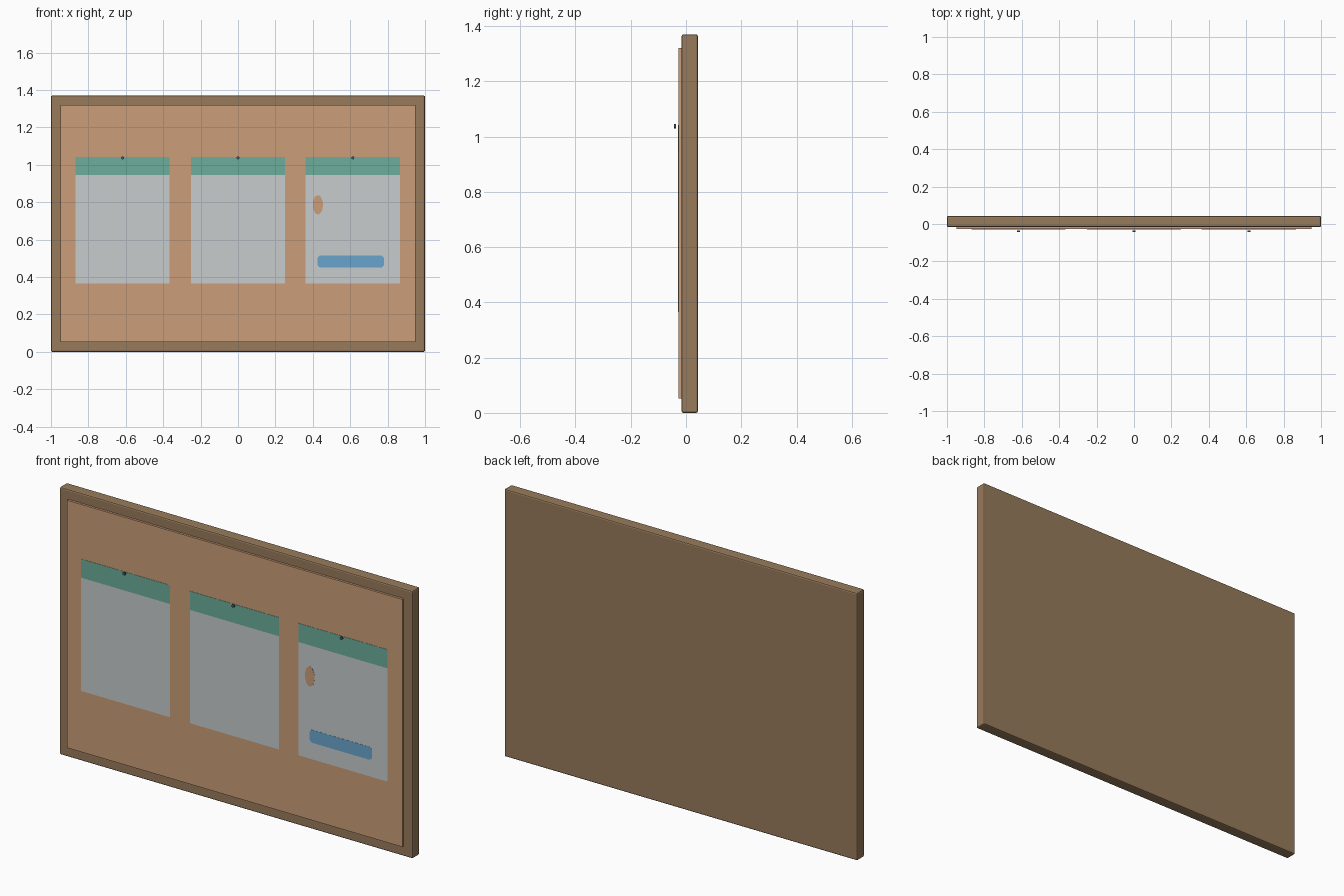
import bpy, bmesh, math
from mathutils import Matrix

if "Cube" in bpy.data.objects:
    bpy.data.objects.remove(bpy.data.objects["Cube"])


def material(name, rgb):
    m = bpy.data.materials.new(name)
    lin = [((c / 255 + 0.055) / 1.055) ** 2.4 for c in rgb]
    m.diffuse_color = (*lin, 1)
    m.use_nodes = True
    m.node_tree.nodes["Principled BSDF"].inputs["Base Color"].default_value = m.diffuse_color
    return m


WOOD = material("frame brown", (152, 123, 91))
CORK = material("cork tan", (203, 157, 120))
PAPER = material("paper grey", (199, 204, 204))
TEAL = material("header teal", (109, 174, 156))
BLUE = material("bar blue", (106, 165, 206))
PIN = material("pin slate", (72, 88, 112))


def finish(name, bm, mat):
    me = bpy.data.meshes.new(name)
    bmesh.ops.recalc_face_normals(bm, faces=bm.faces)
    bm.to_mesh(me)
    bm.free()
    me.materials.append(mat)
    ob = bpy.data.objects.new(name, me)
    bpy.context.collection.objects.link(ob)
    return ob


def box(name, x, y, z, mat, bevel=0):
    """Box from (min, max) ranges, optionally chamfered."""
    bm = bmesh.new()
    bmesh.ops.create_cube(bm, size=1)
    for v in bm.verts:
        v.co = [(r[0] + r[1]) / 2 + c * (r[1] - r[0]) for r, c in zip((x, y, z), v.co)]
    if bevel:
        bmesh.ops.bevel(bm, geom=bm.edges[:], offset=bevel, segments=2,
                        profile=0.5, affect='EDGES')
    return finish(name, bm, mat)


def disc(name, x, z, rx, rz, y, mat, sides):
    """Elliptical disc facing the front."""
    bm = bmesh.new()
    bmesh.ops.create_cone(bm, cap_ends=True, segments=sides, radius1=1, radius2=1, depth=1)
    bm.transform(Matrix.Translation((x, (y[0] + y[1]) / 2, z))
                 @ Matrix.Diagonal((rx, y[1] - y[0], rz, 1))
                 @ Matrix.Rotation(math.pi / 2, 4, 'X'))
    return finish(name, bm, mat)


def plate(name, points, y, mat):
    """Thin plate extruded from an x-z outline."""
    bm = bmesh.new()
    f = bm.faces.new([bm.verts.new((px, y[0], pz)) for px, pz in points])
    ext = bmesh.ops.extrude_face_region(bm, geom=[f])
    for v in ext["geom"]:
        if isinstance(v, bmesh.types.BMVert):
            v.co.y = y[1]
    return finish(name, bm, mat)


# Board and raised cork panel
box("board_frame", (-1, 1), (-0.016, 0.043), (0, 1.37), WOOD, 0.007)
box("cork_panel", (-0.95, 0.95), (-0.0275, 0), (0.052, 1.32), CORK)

# Three pinned notices, each with a header strip and a pin
for i, cx in enumerate((-0.617, 0, 0.614)):
    side = ("left", "middle", "right")[i]
    x = (cx - 0.252, cx + 0.252)
    box(side + "_paper", x, (-0.0287, -0.0265), (0.365, 0.945), PAPER)
    box(side + "_header", x, (-0.0287, -0.0265), (0.945, 1.041), TEAL)
    disc(side + "_pin", cx, 1.037, 0.008, 0.008, (-0.043, -0.036), PIN, 12)

# Painted details on the right notice
disc("oval_mark", 0.427, 0.786, 0.027, 0.051, (-0.0295, -0.028), CORK, 24)
x0, x1, z0, z1, c = 0.426, 0.78, 0.45, 0.516, 0.012
plate("blue_bar", [(x0 + c, z0), (x1 - c, z0), (x1, z0 + c), (x1, z1 - c),
                   (x1 - c, z1), (x0 + c, z1), (x0, z1 - c), (x0, z0 + c)],
      (-0.0295, -0.028), BLUE)
